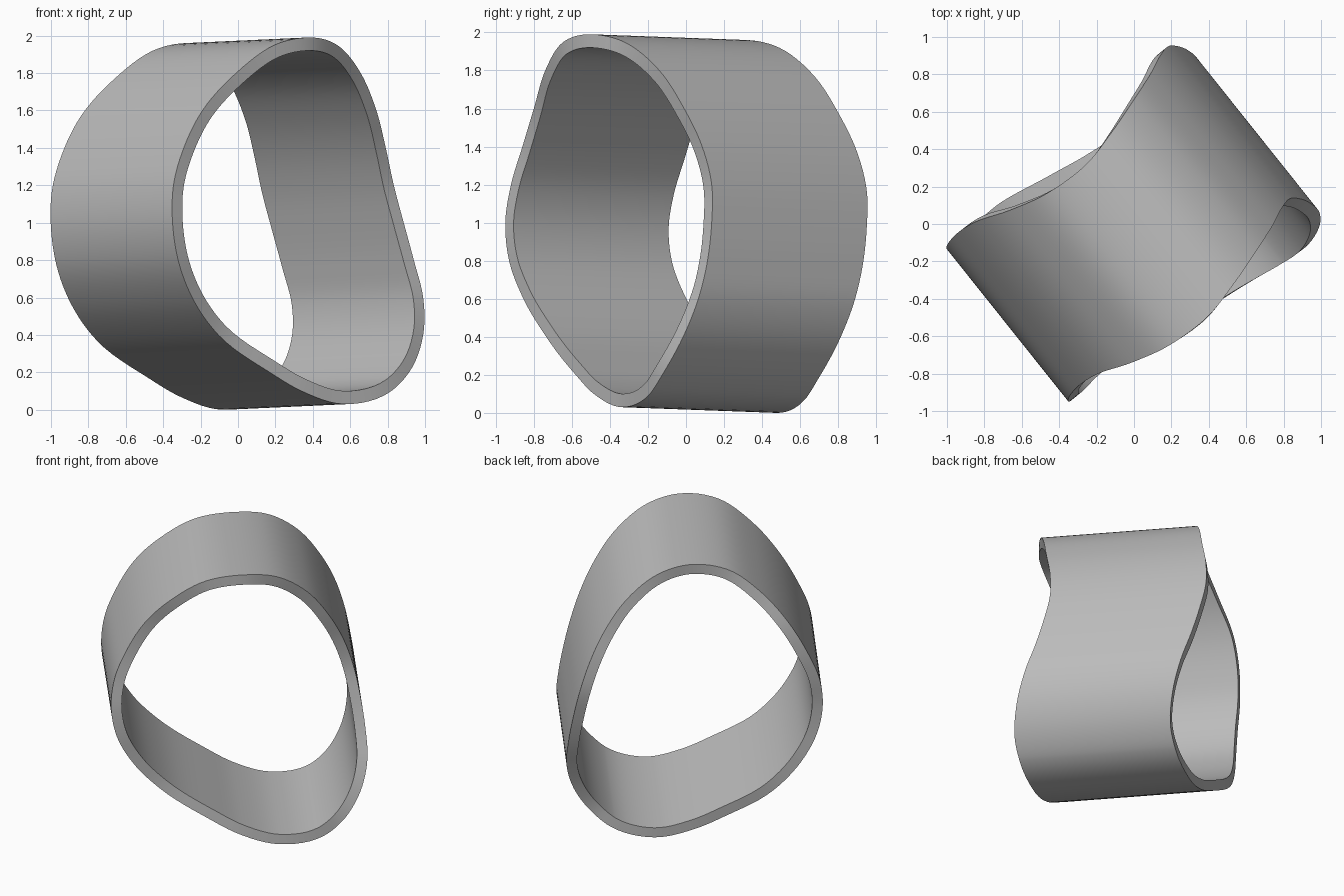
import bpy
import bmesh
import math
from mathutils import Vector

cube = bpy.data.objects.get("Cube")
if cube:
    bpy.data.objects.remove(cube, do_unlink=True)

# Outer front rim, followed down one side and up the other
RIM = [
    (0.40, -0.49, 1.99), (0.195, -0.645, 1.95), (-0.01, -0.74, 1.8),
    (-0.19, -0.80, 1.6), (-0.29, -0.86, 1.4), (-0.345, -0.92, 1.2),
    (-0.35, -0.95, 1.0), (-0.32, -0.93, 0.8), (-0.245, -0.855, 0.6),
    (-0.105, -0.735, 0.4), (0.17, -0.58, 0.2), (0.34, -0.485, 0.1),
    (0.57, -0.34, 0.03), (0.82, -0.19, 0.1), (0.915, -0.125, 0.2),
    (0.99, -0.015, 0.4), (0.99, 0.065, 0.6), (0.94, 0.113, 0.8),
    (0.886, 0.135, 1.0), (0.833, 0.135, 1.2), (0.79, 0.085, 1.4),
    (0.74, -0.01, 1.6), (0.656, -0.14, 1.8), (0.53, -0.325, 1.95),
]
SWEEP = Vector((-0.65, 0.815, -0.03))   # from front rim to back rim
WALL = 0.07
STEPS = 6


def smooth_loop(points, steps):
    """Closed spline through the points, with chord-length tangents."""
    pts = [Vector(p) for p in points]
    n = len(pts)
    chord = [(pts[(i + 1) % n] - pts[i]).length for i in range(n)]
    tangents = []
    for i in range(n):
        before, after = chord[i - 1], chord[i]
        slope_in = (pts[i] - pts[i - 1]) / before
        slope_out = (pts[(i + 1) % n] - pts[i]) / after
        tangents.append((slope_in * after + slope_out * before) / (before + after))
    result = []
    for i in range(n):
        j = (i + 1) % n
        for k in range(steps):
            t = k / steps
            blend = t * t * (3 - 2 * t)
            result.append(pts[i].lerp(pts[j], blend)
                          + tangents[i] * chord[i] * t * (1 - t) ** 2
                          - tangents[j] * chord[i] * t * t * (1 - t))
    return result


# Inner rim: offset inward, square to the sweep direction
outer = smooth_loop(RIM, STEPS)
count = len(outer)
axis = SWEEP.normalized()
centre = sum(outer, Vector()) / count
inner = []
for i, p in enumerate(outer):
    along = outer[(i + 1) % count] - outer[i - 1]
    inward = axis.cross(along).normalized()
    if inward.dot(centre - p) < 0:
        inward.negate()
    inner.append(p + inward * WALL)

# Four rails joined into a closed thick band
bm = bmesh.new()
rails = [[bm.verts.new(p + shift) for p in loop]
         for loop, shift in ((outer, Vector()), (outer, SWEEP),
                             (inner, SWEEP), (inner, Vector()))]
for r in range(4):
    a, b = rails[r], rails[(r + 1) % 4]
    for i in range(count):
        j = (i + 1) % count
        bm.faces.new((a[i], a[j], b[j], b[i]))
bmesh.ops.recalc_face_normals(bm, faces=bm.faces)

mesh = bpy.data.meshes.new("curved_band")
bm.to_mesh(mesh)
bm.free()
band = bpy.data.objects.new("curved_band", mesh)
bpy.context.collection.objects.link(band)

# Plain grey finish
grey = bpy.data.materials.new("plain_grey")
grey.use_nodes = True
colour = (0.5, 0.5, 0.5, 1)
grey.diffuse_color = colour
grey.node_tree.nodes["Principled BSDF"].inputs["Base Color"].default_value = colour
mesh.materials.append(grey)

# Smooth walls with crisp rims
bpy.ops.object.select_all(action="DESELECT")
band.select_set(True)
bpy.context.view_layer.objects.active = band
bpy.ops.object.shade_smooth_by_angle(angle=math.radians(35))
